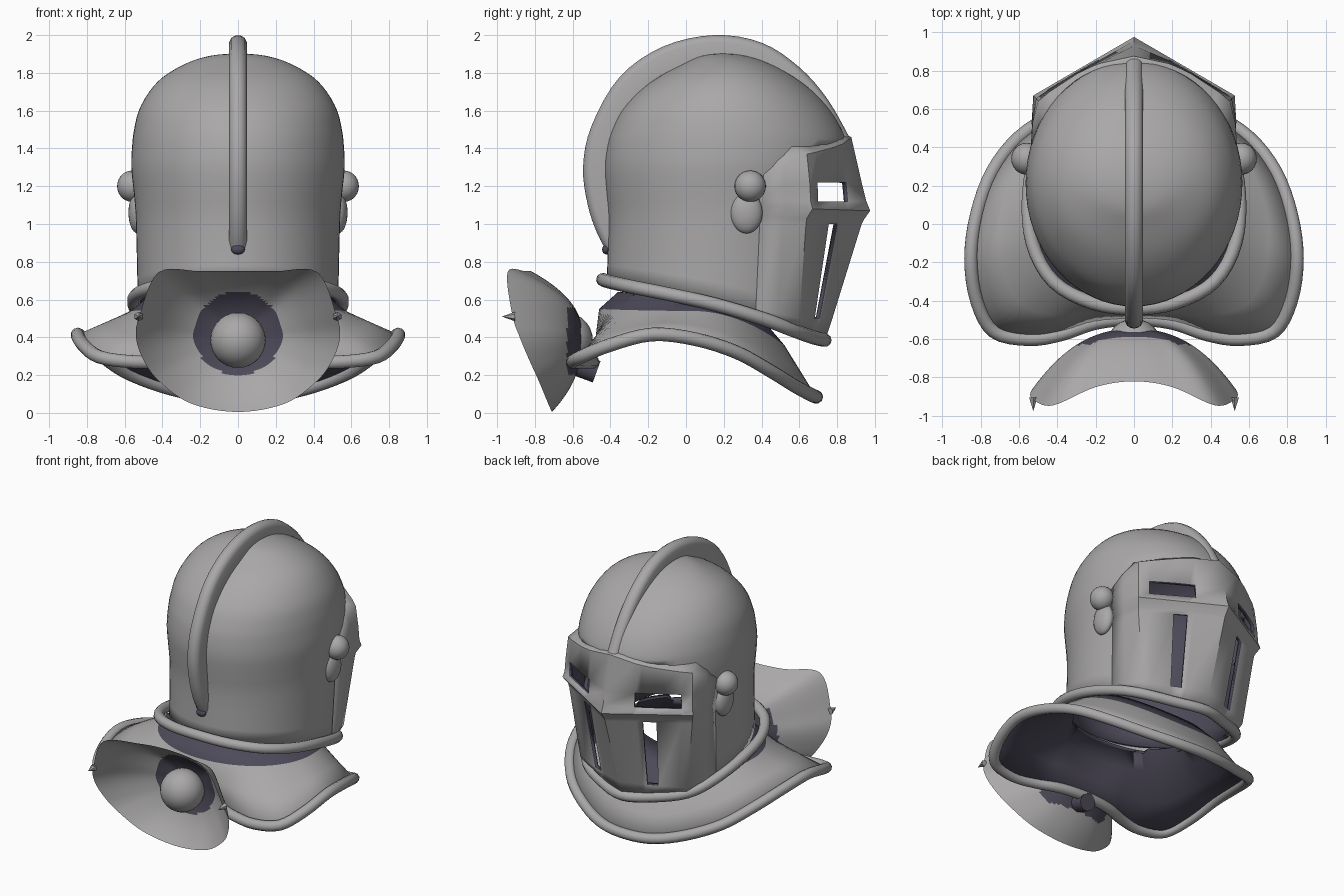
import bpy, bmesh, math
from mathutils import Vector

if "Cube" in bpy.data.objects:
    bpy.data.objects.remove(bpy.data.objects["Cube"])


def material(name, rgb):
    m = bpy.data.materials.new(name)
    m.diffuse_color = (*rgb, 1)
    m.use_nodes = True
    m.node_tree.nodes["Principled BSDF"].inputs["Base Color"].default_value = m.diffuse_color
    return m


STEEL = material("steel grey", (0.4, 0.39, 0.395))
DARK = material("dark lining", (0.075, 0.068, 0.1))


def smooth_path(pts, n, closed=False):
    """Catmull-Rom through points of any dimension."""
    out, c = [], len(pts)
    for i in range(c if closed else c - 1):
        if closed:
            q = [pts[(i + k) % c] for k in (-1, 0, 1, 2)]
        else:
            q = [pts[min(max(i + k, 0), c - 1)] for k in (-1, 0, 1, 2)]
        for s in range(n):
            t = s / n
            out.append(tuple(0.5 * (2 * b + (d - a) * t + (2 * a - 5 * b + 4 * d - e) * t * t
                                    + (3 * b - a - 3 * d + e) * t ** 3)
                             for a, b, d, e in zip(*q)))
    return out if closed else out + [pts[-1]]


def mirrored(half):
    """Closed counter-clockwise loop from a half outline running front to back."""
    return [(-x, y, z) for x, y, z in half] + half[-2:0:-1]


def finish(ob, angle=35):
    for o in bpy.context.selected_objects:
        o.select_set(False)
    ob.select_set(True)
    bpy.context.view_layer.objects.active = ob
    bpy.ops.object.shade_smooth_by_angle(angle=math.radians(angle))


def loft(name, rings, wrap=True, caps=False, skip=None, dark=None, angle=35):
    """Quad skin between rings; skip drops faces, dark picks lining faces."""
    bm = bmesh.new()
    vs = [[bm.verts.new(p) for p in r] for r in rings]
    n = len(rings[0])
    for j in range(len(vs) - 1):
        for i in range(n if wrap else n - 1):
            k = (i + 1) % n
            quad = (vs[j][i], vs[j][k], vs[j + 1][k], vs[j + 1][i])
            c = sum((v.co for v in quad), Vector()) / 4
            if skip and skip(i, j, c):
                continue
            f = bm.faces.new(quad)
            f.material_index = int(bool(dark and dark(j, c)))
    if caps:
        bm.faces.new(vs[0])
        bm.faces.new(vs[-1])
        bmesh.ops.recalc_face_normals(bm, faces=bm.faces)
    bmesh.ops.delete(bm, geom=[v for v in bm.verts if not v.link_faces], context='VERTS')
    me = bpy.data.meshes.new(name)
    bm.to_mesh(me)
    bm.free()
    ob = bpy.data.objects.new(name, me)
    bpy.context.collection.objects.link(ob)
    me.materials.append(STEEL)
    me.materials.append(DARK)
    finish(ob, angle)
    return ob


def thicken(ob, t):
    """Give a shell thickness with a dark inside."""
    s = ob.modifiers.new("thickness", 'SOLIDIFY')
    s.thickness, s.offset = t, -1
    s.material_offset = s.material_offset_rim = 1


def tube(name, pts, r):
    cu = bpy.data.curves.new(name, 'CURVE')
    cu.dimensions, cu.bevel_depth, cu.bevel_resolution = '3D', r, 3
    sp = cu.splines.new('POLY')
    sp.points.add(len(pts) - 1)
    for p, q in zip(sp.points, pts):
        p.co = (*q, 1)
    sp.use_cyclic_u = True
    ob = bpy.data.objects.new(name, cu)
    bpy.context.collection.objects.link(ob)
    cu.materials.append(STEEL)
    bpy.context.view_layer.objects.active = ob
    ob.select_set(True)
    bpy.ops.object.convert(target='MESH')
    finish(bpy.context.object, 60)


def ball(name, loc, scale, mat=STEEL):
    bpy.ops.mesh.primitive_uv_sphere_add(segments=24, ring_count=14, location=loc)
    ob = bpy.context.object
    ob.name, ob.scale = name, scale
    ob.data.materials.append(mat)
    finish(ob, 60)


# Skull: ellipse sections (height, half width, front y, back y)
sections = smooth_path([(0.6, .53, .74, -.42), (1.0, .54, .8, -.41), (1.15, .55, .82, -.42),
                        (1.3, .565, .85, -.43), (1.42, .56, .85, -.415), (1.5, .55, .825, -.39),
                        (1.6, .525, .765, -.34), (1.7, .47, .675, -.25), (1.78, .395, .57, -.145),
                        (1.85, .275, .44, -.01), (1.89, .15, .32, .08), (1.905, .004, .2, .19)], 3)


def skull_ring(z, w, yf, yb):
    ring = []
    for k in range(64):
        a = math.tau * k / 64
        y = (yf + yb) / 2 + (yf - yb) / 2 * math.sin(a)
        u = y + .45
        base = .7 - .14 * u - .12 * u * u      # sloping lower edge
        zz = z if z >= 1 else base + (1 - base) * (z - .6) / .4
        ring.append((w * math.cos(a), y, zz))
    return ring


skull = loft("skull", [skull_ring(*s) for s in sections], angle=60,
             skip=lambda i, j, c: c.y > .5 and c.z < (1.41 if c.y > .7 else 1.27))
thicken(skull, .025)

# Visor: rows bottom to top of (centre, corner, back edge, bulge)
rows = [((0, .735, .38), (.40, .56, .43), (.495, .36, .52), .02),
        ((0, .775, .50), (.43, .60, .50), (.50, .37, .55), .01),
        ((0, .93, 1.0), (.495, .635, 1.0), (.512, .39, 1.0), 0),
        ((0, .94, 1.02), (.50, .64, 1.03), (.514, .39, 1.04), 0),
        ((0, .975, 1.07), (.525, .67, 1.08), (.522, .39, 1.1), 0),
        ((0, .955, 1.12), (.515, .66, 1.12), (.526, .39, 1.14), .01),
        ((0, .93, 1.22), (.51, .655, 1.22), (.533, .39, 1.2), .02),
        ((0, .875, 1.46), (.50, .64, 1.37), (.537, .41, 1.25), .05),
        ((0, .84, 1.475), (.45, .50, 1.44), (.52, .41, 1.28), .09)]
stops = (0, .36, .43, .59, .88, 1)


def visor_row(c, k, b, bulge):
    c, k, b = Vector(c), Vector(k), Vector(b)
    side = [c.lerp(k, f) + Vector((0, 4 * f * (1 - f) * bulge, 0)) for f in stops]
    side += [k.lerp(b, .5) + Vector((.01, 0, 0)), b]
    return [tuple(p) for p in side[::-1]] + [(-p.x, p.y, p.z) for p in side[1:]]


def slot(i, j, c):
    col = 6 - i if i < 7 else i - 7
    return (j == 5 and 1 <= col <= 3) or (j == 1 and col == 2)


visor = loft("visor", [visor_row(*r) for r in rows], wrap=False, skip=slot, angle=38)
thicken(visor, .025)

# Rolled lower edge of the helmet
tube("helmet_rim", smooth_path(mirrored([
    (0, .735, .385), (.2, .67, .40), (.40, .56, .44), (.50, .4, .50), (.55, .15, .575),
    (.53, -.1, .63), (.42, -.3, .67), (.22, -.41, .695), (0, -.44, .705)]), 4, True), .036)

# Crest running over the skull
ridge = smooth_path([(-.41, .84), (-.47, .95), (-.52, 1.1), (-.545, 1.3), (-.5, 1.52), (-.35, 1.78),
                     (-.12, 1.94), (.15, 2.0), (.4, 1.96), (.6, 1.83), (.75, 1.66), (.87, 1.45)], 4)
profile = [(.045, .80), (.047, .95), (.036, .98), (.018, .995), (0, 1)]
profile += [(-x, s) for x, s in profile[-2::-1]]
loft("crest", [[(x, .2 + (y - .2) * s, 1.25 + (z - 1.25) * s) for x, s in profile]
               for y, z in ridge], caps=True, angle=50)
ball("crest_hole", (0, -.422, .865), (.036, .022, .026), DARK)

# Hinge knobs on both sides
for s in (-1, 1):
    ball("hinge_knob", (s * .56, .34, 1.2), (.08, .083, .083))
    ball("hinge_lobe", (s * .53, .32, 1.06), (.05, .085, .11))

# Flared neck collar with dark upper band and rolled edge
outline = smooth_path(mirrored([
    (0, .69, .085), (.2, .665, .095), (.4, .58, .14), (.6, .45, .22), (.74, .27, .32),
    (.82, .05, .39), (.85, -.18, .415), (.82, -.4, .36), (.73, -.56, .295),
    (.55, -.6, .27), (.38, -.575, .27), (.2, -.515, .27), (0, -.495, .27)]), 4, True)


def neck_ring(w, yf, yb, zf, zm, zb):
    ring = []
    for x, y, _ in outline:
        a = math.atan2(y, x)
        s = math.sin(a)
        yc, h = (yf + yb) / 2, (yf - yb) / 2
        ring.append((w * math.cos(a), yc + h * s, zm + ((zf if s > 0 else zb) - zm) * s * s))
    return ring


band = neck_ring(.57, .52, -.46, .36, .54, .55)
top = neck_ring(.47, .40, -.36, .5, .62, .64)
throat = neck_ring(.45, .2, -.34, .54, .62, .64)
middle = [tuple((a + b) / 2 for a, b in zip(p, q)) for p, q in zip(outline, band)]
collar = loft("collar", [outline, middle, band, top, throat], dark=lambda j, c: j >= 2, angle=50)
thicken(collar, .02)
tube("collar_rim", outline, .036)

# Dished plate behind the collar, dark around the boss and where it meets the collar
edge = smooth_path(mirrored([
    (0, -.82, .75), (.2, -.85, .75), (.42, -.945, .745), (.52, -.92, .52), (.54, -.88, .4),
    (.5, -.83, .28), (.42, -.78, .17), (.25, -.73, .05), (0, -.71, .005)]), 6, True)
steps = [.02 + .98 * k / 28 for k in range(29)]


def dish(shift):
    return [[(x * t, -.56 + shift * (1 - t) + (y + .56) * t ** 2.4, .4 + (z - .4) * t)
             for x, y, z in edge] for t in steps]


loft("rear_plate_dish", dish(0), angle=50,
     dark=lambda j, c: math.hypot(c.x / .235, (c.z - .42) / .22) < 1)
loft("rear_plate_back", dish(.015)[::-1], angle=50,
     dark=lambda j, c: c.y > -.63 and .2 < c.z < .56)
ball("plate_boss", (0, -.64, .385), (.147, .147, .147))

# Stub joining plate and collar, and the pointed plate corners
bpy.ops.mesh.primitive_cylinder_add(vertices=24, radius=.06, depth=.1, location=(0, -.52, .235),
                                    rotation=(math.radians(70), 0, 0))
stub = bpy.context.object
stub.name = "plate_stub"
stub.data.materials.append(DARK)
for s in (-1, 1):
    bpy.ops.mesh.primitive_cone_add(vertices=6, radius1=.025, depth=.07, location=(s * .525, -.94, .51),
                                    rotation=(math.radians(90), 0, 0))
    bpy.context.object.name = "plate_point"
    bpy.context.object.data.materials.append(STEEL)
